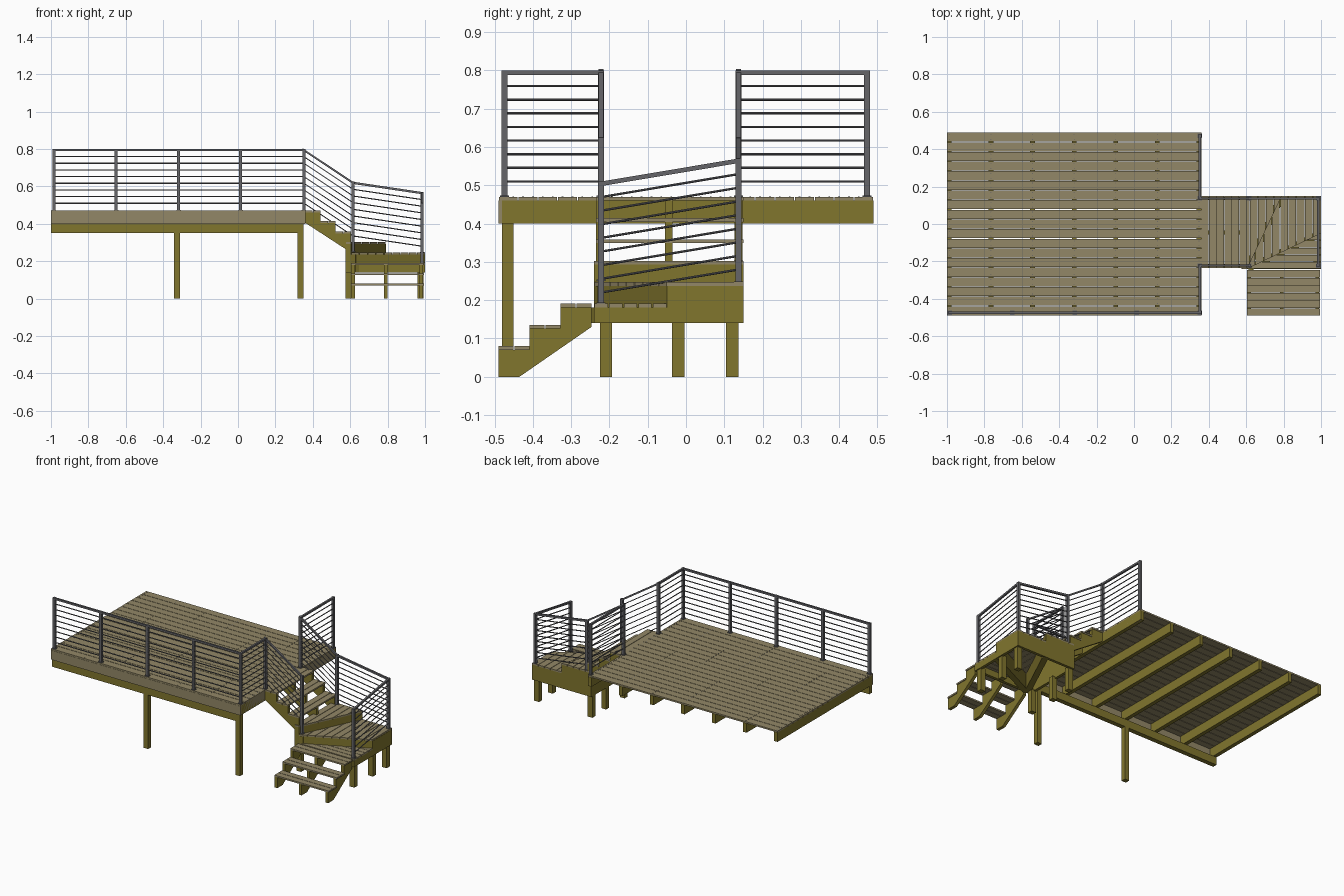
import bpy, bmesh, math
from mathutils import Vector

if "Cube" in bpy.data.objects:
    bpy.data.objects.remove(bpy.data.objects["Cube"])


def material(name, rgb):
    m = bpy.data.materials.new(name)
    m.diffuse_color = (*rgb, 1)
    m.use_nodes = True
    m.node_tree.nodes["Principled BSDF"].inputs["Base Color"].default_value = m.diffuse_color
    return m


TAN = material("weathered decking", (0.29, 0.245, 0.135))
OLIVE = material("treated lumber", (0.22, 0.18, 0.027))
GREY = material("grey metal", (0.13, 0.13, 0.14))


def finish(name, bm, mat):
    bmesh.ops.recalc_face_normals(bm, faces=bm.faces)
    me = bpy.data.meshes.new(name)
    bm.to_mesh(me)
    bm.free()
    me.materials.append(mat)
    ob = bpy.data.objects.new(name, me)
    bpy.context.collection.objects.link(ob)
    return ob


def prism(bm, pts, lo, hi, axis="z"):
    """Extrude a 2D outline along an axis: z uses (x,y), y uses (x,z), x uses (y,z)."""
    place = {"z": lambda p, h: (p[0], p[1], h),
             "y": lambda p, h: (p[0], h, p[1]),
             "x": lambda p, h: (h, p[0], p[1])}[axis]
    a = [bm.verts.new(place(p, lo)) for p in pts]
    b = [bm.verts.new(place(p, hi)) for p in pts]
    bm.faces.new(a)
    bm.faces.new(b)
    for i in range(len(pts)):
        j = (i + 1) % len(pts)
        bm.faces.new((a[i], a[j], b[j], b[i]))


def box(bm, x0, x1, y0, y1, z0, z1):
    prism(bm, [(x0, y0), (x1, y0), (x1, y1), (x0, y1)], z0, z1)


def boxes(name, mat, items):
    bm = bmesh.new()
    for it in items:
        box(bm, *it)
    return finish(name, bm, mat)


def rod(bm, a, b, r, sides):
    """Bar from a to b with vertical end cuts, so sloped runs meet cleanly at the posts."""
    a, b = Vector(a), Vector(b)
    side = (b - a).cross(Vector((0, 0, 1))).normalized()
    ring = []
    for i in range(sides):
        t = math.tau * (i + 0.5) / sides
        k = r / math.cos(math.pi / sides)
        ring.append(side * math.cos(t) * k + Vector((0, 0, math.sin(t) * k)))
    va = [bm.verts.new(a + o) for o in ring]
    vb = [bm.verts.new(b + o) for o in ring]
    bm.faces.new(va)
    bm.faces.new(vb)
    for i in range(sides):
        j = (i + 1) % sides
        bm.faces.new((va[i], va[j], vb[j], vb[i]))


def clip(pts, axis, limit, sign):
    """Keep the part of a convex outline where sign * (coordinate - limit) <= 0."""
    out = []
    for i, p in enumerate(pts):
        q = pts[(i + 1) % len(pts)]
        dp, dq = sign * (p[axis] - limit), sign * (q[axis] - limit)
        if dp <= 0:
            out.append(p)
        if dp * dq < 0:
            t = dp / (dp - dq)
            out.append((p[0] + t * (q[0] - p[0]), p[1] + t * (q[1] - p[1])))
    return out


# ---- main deck ----
TOP, T, GAP = 0.47, 0.01, 0.003
N = 19
W = 0.98 / N
boxes("deck_boards", TAN, [(-1, 0.36, -0.49 + i * W + GAP / 2, -0.49 + (i + 1) * W - GAP / 2, TOP - T, TOP)
                           for i in range(N)])
joist_x = [-0.9875 + i * 0.2225 for i in range(7)]
boxes("deck_joists", OLIVE, [(x - 0.0125, x + 0.0125, -0.48, 0.49, 0.40, TOP - T) for x in joist_x])
boxes("deck_fascia", TAN, [(-1, 0.36, -0.49, -0.48, 0.40, TOP - T),
                           (0.35, 0.36, -0.48, -0.235, 0.40, TOP - T),
                           (0.35, 0.36, 0.15, 0.49, 0.40, TOP - T)])
boxes("front_beam", OLIVE, [(-1, 0.35, -0.48, -0.45, 0.35, 0.40)])
boxes("deck_posts", OLIVE, [(x - 0.016, x + 0.016, -0.48, -0.45, 0, 0.35) for x in (-0.325, 0.334)])

# screw heads, two per board on every joist
bm = bmesh.new()
for x in joist_x:
    for i in range(N):
        for o in (0.25, 0.75):
            y = -0.49 + (i + o) * W
            prism(bm, [(x + 0.0025 * math.cos(a * math.tau / 6), y + 0.0025 * math.sin(a * math.tau / 6))
                       for a in range(6)], TOP, TOP + 0.0008)
finish("deck_screws", bm, GREY)

# ---- stairs ----
RISE, RUN = 0.0555, 0.081
Y0, Y1, X0, X1 = -0.24, 0.15, 0.605, 0.995


def half_treads(start, k):
    s = start + k * RUN
    return [(s, s + RUN / 2 - GAP / 2), (s + RUN / 2 + GAP / 2, s + RUN)]


boxes("upper_treads", TAN, [(a, b, Y0 + 0.005, Y1, TOP - k * RISE - T, TOP - k * RISE)
                            for k in range(3) for a, b in half_treads(0.36, k)])
boxes("lower_treads", TAN, [(X0, X1, -0.49 + 2 * RUN - k * RUN + a, -0.49 + 2 * RUN - k * RUN + b,
                             0.191 - k * RISE - T, 0.191 - k * RISE)
                            for k in range(3) for a, b in half_treads(0, 0)])


def stringers(name, start, top, step, tail, axis, places):
    outline = [(start, top - T)]
    for k in range(3):
        z = top - k * RISE - T
        outline += [(start + step * k, z), (start + step * (k + 1), z)] if k else [(start + step, z)]
    bm = bmesh.new()
    for p in places:
        prism(bm, outline + tail, p - 0.01, p + 0.01, axis)
    finish(name, bm, OLIVE)


stringers("upper_stringers", 0.36, TOP, RUN, [(0.603, 0.29), (0.575, 0.265), (0.36, 0.405)],
          "y", (-0.225, -0.045, 0.137))
stringers("lower_stringers", -0.247, 0.191, -RUN, [(-0.49, 0), (-0.435, 0), (-0.247, 0.13)],
          "x", (0.615, 0.79, 0.98))

# ---- winder landing: three wedges fanning from the inner corner ----
P = (0.605, -0.24)
wedges = [
    ("top_winder", 0.303, 0, [(0.575, -0.24), P, (0.79, 0.15), (0.575, 0.15)]),
    ("middle_winder", 0.247, 0, [P, (1.0, -0.05), (1.0, 0.15), (0.79, 0.15)]),
    ("bottom_winder", 0.191, 1, [P, (1.0, -0.24), (1.0, -0.05)]),
]
for name, top, axis, pts in wedges:
    bm = bmesh.new()
    lo, hi = min(p[axis] for p in pts), max(p[axis] for p in pts)
    n = round((hi - lo) / 0.042)
    w = (hi - lo) / n
    for i in range(n):
        strip = clip(clip(pts, axis, lo + i * w + GAP / 2, -1), axis, lo + (i + 1) * w - GAP / 2, 1)
        if len(strip) > 2:
            prism(bm, strip, top - T, top)
    finish(name + "_boards", bm, TAN)
    # frame walls just inside each edge
    bm = bmesh.new()
    for i, p in enumerate(pts):
        a, b = Vector(p), Vector(pts[(i + 1) % len(pts)])
        d = (b - a).normalized()
        n2 = Vector((-d.y, d.x)) * 0.018
        e = d * min(0.018, (b - a).length / 4)
        prism(bm, [a, b, b + n2 - e, a + n2 + e], 0.14, top - T)
    finish(name + "_frame", bm, OLIVE)
boxes("landing_posts", OLIVE, [(x - 0.017, x + 0.017, y - 0.016, y + 0.016, 0, 0.15)
                               for x in (0.593, 0.976) for y in (-0.209, -0.02, 0.121)])

# ---- metal railings ----
FY, BY, RX, MX, EX = -0.474, 0.473, 0.352, 0.615, 0.985
SF, SB = -0.222, 0.137
front_x = [-0.985, -0.651, -0.318, 0.014, RX]
posts = [(x, FY, TOP, 0.80) for x in front_x]
posts += [(RX, y, TOP, 0.80) for y in (SF, SB, BY)]
posts += [(MX, SF, 0.25, 0.625), (MX, SB, 0.30, 0.625), (EX, SB, 0.245, 0.57), (EX, SF, 0.19, 0.51)]
h = 0.008
boxes("railing_posts", GREY, [(x - h, x + h, y - h, y + h, a, b) for x, y, a, b in posts])
boxes("post_base_plates", GREY, [(x - 0.012, x + 0.012, y - 0.012, y + 0.012, a, a + 0.004)
                                 for x, y, a, b in posts])
# each run joins two post tops
runs = {
    "front": ((-0.985, FY, 0.80), (RX, FY, 0.80)),
    "side_front": ((RX, FY, 0.80), (RX, SF, 0.80)),
    "side_back": ((RX, SB, 0.80), (RX, BY, 0.80)),
    "stair_front": ((RX, SF, 0.80), (MX, SF, 0.625)),
    "stair_back": ((RX, SB, 0.80), (MX, SB, 0.625)),
    "landing_back": ((MX, SB, 0.625), (EX, SB, 0.57)),
    "landing_side": ((EX, SB, 0.57), (EX, SF, 0.51)),
}
for name, (a, b) in runs.items():
    a, b = Vector(a), Vector(b)
    bm = bmesh.new()
    drop = Vector((0, 0, 0.006))
    end = (b - a).normalized() * h
    rod(bm, a - drop - end, b - drop + end, 0.006, 4)
    finish(name + "_top_rail", bm, GREY)
    bm = bmesh.new()
    for k in range(1, 9):
        d = Vector((0, 0, 0.005 + 0.0356 * k))
        rod(bm, a - d, b - d, 0.003, 8)
    finish(name + "_bars", bm, GREY)
